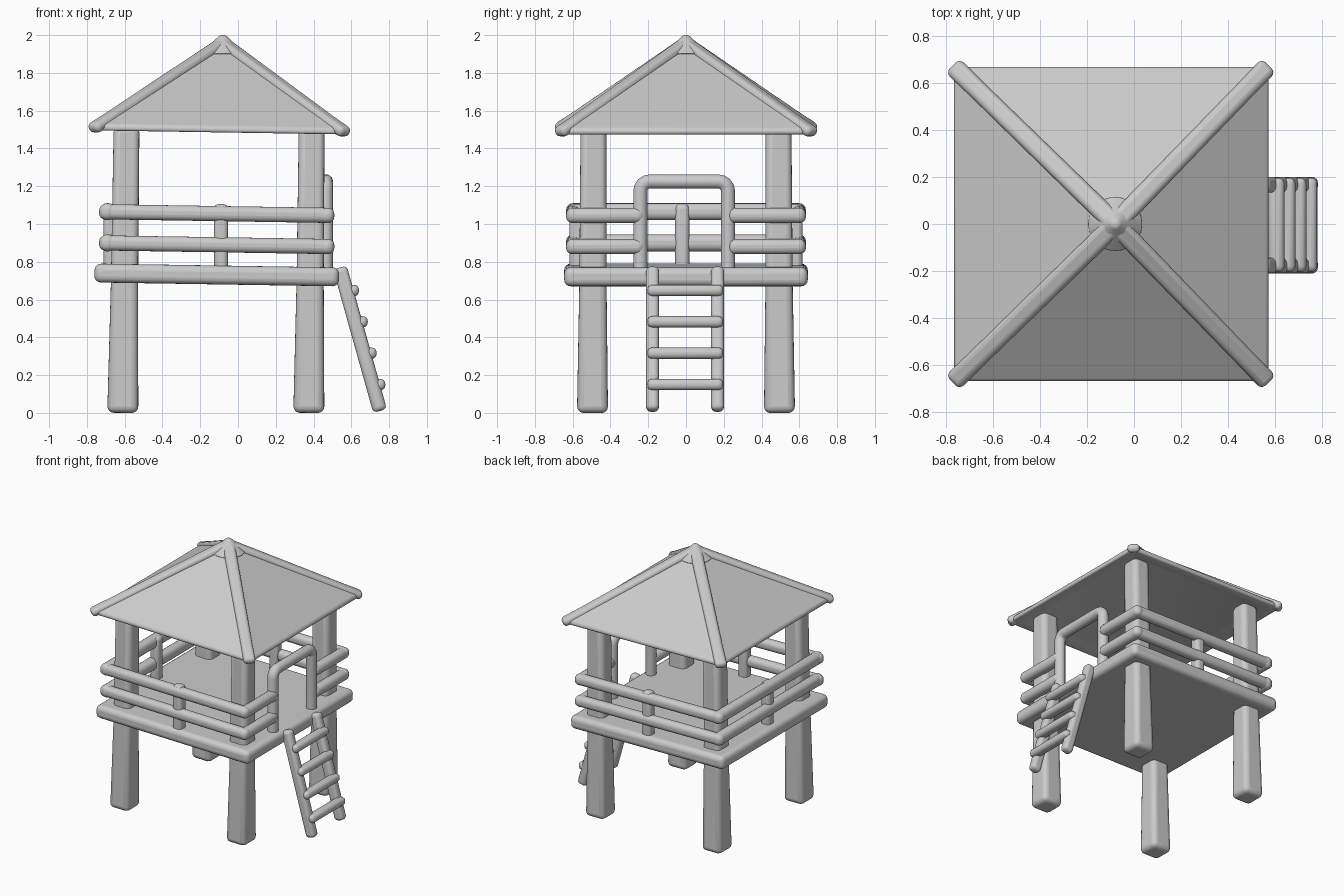
import bpy, bmesh, math
from mathutils import Vector

cube = bpy.data.objects.get("Cube")
if cube:
    bpy.data.objects.remove(cube, do_unlink=True)

grey = bpy.data.materials.new("plain_grey")
grey.use_nodes = True
COLOUR = (0.6, 0.6, 0.6, 1)
grey.diffuse_color = COLOUR
grey.node_tree.nodes["Principled BSDF"].inputs["Base Color"].default_value = COLOUR

CX = -0.1          # middle of the hut, the ladder hangs off +x


def sag(x):
    """The whole deck leans down slightly towards the ladder side."""
    return -0.016 * (x - CX)


def finish(name, bm, bevel, segments=4):
    bmesh.ops.recalc_face_normals(bm, faces=bm.faces)
    mesh = bpy.data.meshes.new(name)
    bm.to_mesh(mesh)
    bm.free()
    ob = bpy.data.objects.new(name, mesh)
    bpy.context.collection.objects.link(ob)
    mesh.materials.append(grey)
    if bevel:
        mod = ob.modifiers.new("soft_edges", 'BEVEL')
        mod.width, mod.segments = bevel, segments
        mod.limit_method = 'ANGLE'
        mod.angle_limit = math.radians(25)
    bpy.ops.object.select_all(action='DESELECT')
    ob.select_set(True)
    bpy.context.view_layer.objects.active = ob
    bpy.ops.object.shade_smooth_by_angle(angle=math.radians(40))
    return ob


def beam(name, rings, width, height, bevel):
    """Rounded beam through (point, scale) rings; width is the sideways size."""
    bm = bmesh.new()
    axis = (rings[-1][0] - rings[0][0]).normalized()
    up = Vector((0, 0, 1)) if abs(axis.z) < 0.7 else Vector((1, 0, 0))
    side = axis.cross(up).normalized()
    up = side.cross(axis)
    loops = []
    for p, s in rings:
        loops.append([bm.verts.new(p + side * a * width * s / 2 + up * b * height * s / 2)
                      for a, b in ((-1, -1), (1, -1), (1, 1), (-1, 1))])
    for a, b in zip(loops, loops[1:]):
        for i in range(4):
            j = (i + 1) % 4
            bm.faces.new((a[i], a[j], b[j], b[i]))
    bm.faces.new(loops[0])
    bm.faces.new(loops[-1])
    return finish(name, bm, bevel)


def straight(name, p, q, width, height, bevel):
    return beam(name, [(Vector(p), 1), (Vector(q), 1)], width, height, bevel)


# Four tapering corner posts
for ex, side_x in ((-1, "right"), (1, "left")):
    for ey, side_y in ((-1, "front"), (1, "back")):
        foot = Vector((-0.61 if ex < 0 else 0.375, ey * 0.495, 0))
        top = Vector((-0.59 if ex < 0 else 0.39, ey * 0.49, 1.52))
        beam(f"post_{side_y}_{side_x}",
             [(foot, 1.06), (foot.lerp(top, 0.45), 0.93), (top, 0.88)], 0.155, 0.155, 0.035)

# Deck slab
straight("deck", (-0.76, 0, 0.73 + sag(-0.76)), (0.535, 0, 0.73 + sag(0.535)),
         1.29, 0.1, 0.035)

# Railings: full on three sides, split by the gate on the ladder side
for level, z in (("lower", 0.89), ("upper", 1.055)):
    for ey, word in ((-1, "front"), (1, "back")):
        straight(f"rail_{word}_{level}", (-0.735, ey * 0.595, z + sag(-0.73)),
                 (0.51, ey * 0.595, z + sag(0.51)), 0.075, 0.08, 0.032)
        straight(f"rail_gate_{word}_{level}", (0.47, ey * 0.635, z - 0.01),
                 (0.47, ey * 0.22, z - 0.01), 0.08, 0.08, 0.034)
    straight(f"rail_right_{level}", (-0.69, -0.635, z + 0.01),
             (-0.69, 0.635, z + 0.01), 0.08, 0.09, 0.036)

# Middle balusters
for word, x, y in (("front", -0.09, -0.58), ("back", -0.09, 0.58), ("right", -0.675, -0.02)):
    straight(f"baluster_{word}", (x, y, 0.75), (x, y, 1.105), 0.075, 0.075, 0.025)

# Gate arch, a bent round bar
curve = bpy.data.curves.new("gate_arch_path", 'CURVE')
curve.dimensions = '3D'
curve.bevel_depth = 0.039
curve.bevel_resolution = 3
curve.use_fill_caps = True
HALF, TOP, BEND = 0.232, 1.225, 0.05
path = [(-HALF, 0.74)]
for sign, start in ((-1, 180), (1, 90)):
    for k in range(5):
        a = math.radians(start - k * 22.5)
        path.append((sign * (HALF - BEND) + BEND * math.cos(a), TOP - BEND + BEND * math.sin(a)))
path.append((HALF, 0.74))
spline = curve.splines.new('POLY')
spline.points.add(len(path) - 1)
for pt, (y, z) in zip(spline.points, path):
    pt.co = (0.465, y - 0.01, z, 1)
temp = bpy.data.objects.new("gate_arch_path", curve)
bpy.context.collection.objects.link(temp)
bpy.context.view_layer.update()
arch_mesh = bpy.data.meshes.new_from_object(temp.evaluated_get(bpy.context.evaluated_depsgraph_get()))
bm = bmesh.new()
bm.from_mesh(arch_mesh)
bpy.data.objects.remove(temp, do_unlink=True)
finish("gate_arch", bm, 0)


# Leaning ladder
def lean(z):
    return 0.755 - 0.28 * z


for ey, word in ((-1, "front"), (1, "back")):
    y = ey * 0.172 - 0.005
    straight(f"ladder_side_{word}", (lean(0.01), y, 0.01), (lean(0.77), y, 0.77),
             0.068, 0.075, 0.025)
for n in range(4):
    z = 0.15 + n * 0.166
    straight(f"ladder_rung_{n + 1}", (lean(z) + 0.032, -0.205, z),
             (lean(z) + 0.032, 0.197, z), 0.07, 0.06, 0.026)

# Hip roof with a thin eave and a slightly recessed ceiling
bm = bmesh.new()
X0, X1, Y = -0.765, 0.572, 0.668
APEX = Vector((-0.08, 0, 1.97))


def ring(inset, z):
    return [bm.verts.new((x, y, z + sag(x))) for x, y in
            ((X0 + inset, -Y + inset), (X1 - inset, -Y + inset),
             (X1 - inset, Y - inset), (X0 + inset, Y - inset))]


loops = [ring(0.1, 1.505), ring(0.05, 1.485), ring(0, 1.485), ring(0, 1.515)]
peak = bm.verts.new(APEX)
bm.faces.new(loops[0])
for i in range(4):
    j = (i + 1) % 4
    for a, b in zip(loops, loops[1:]):
        bm.faces.new((a[i], a[j], b[j], b[i]))
    bm.faces.new((loops[-1][i], loops[-1][j], peak))
finish("roof", bm, 0.012, 3)

# Rounded hip ridges running from the corners to the peak
for x, word_x in ((X0 + 0.015, "right"), (X1 - 0.02, "left")):
    for ey, word_y in ((-1, "front"), (1, "back")):
        corner = Vector((x, ey * (Y - 0.015), 1.505 + sag(x)))
        tip = APEX + Vector((0, 0, -0.012))
        out = (corner - tip).normalized() * 0.03
        beam(f"ridge_{word_y}_{word_x}", [(corner + out, 1), (corner.lerp(tip, 0.12), 0.95), (tip, 1)],
             0.085, 0.058, 0.026)

# Soft cap on the peak
bm = bmesh.new()
bmesh.ops.create_cone(bm, cap_ends=True, segments=24, radius1=0.12, radius2=0.015, depth=0.1)
bmesh.ops.translate(bm, verts=bm.verts, vec=(APEX.x, 0, 1.95))
finish("roof_cap", bm, 0.01)
